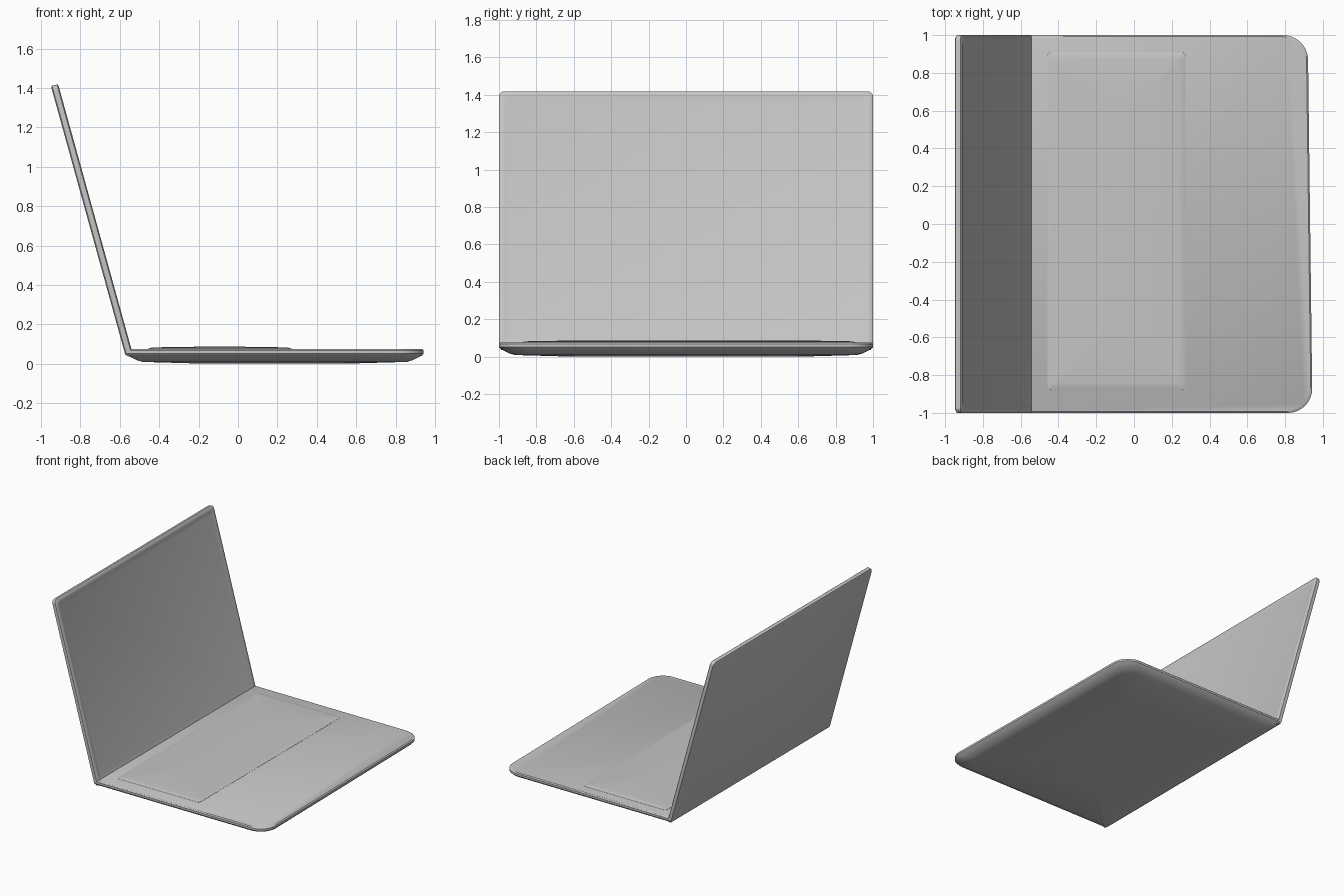
import bpy, bmesh
from math import radians, pi, sin, cos, atan2
from mathutils import Matrix, Vector

cube = bpy.data.objects.get("Cube")
if cube:
    bpy.data.objects.remove(cube, do_unlink=True)

grey = bpy.data.materials.new("light_grey")
grey.use_nodes = True
colour = (0.56, 0.56, 0.56, 1)
grey.diffuse_color = colour
grey.node_tree.nodes["Principled BSDF"].inputs["Base Color"].default_value = colour


def outline(x0, x1, y0, y1, r0, r1, inset):
    """Rounded rectangle; r0 rounds the x0 corners, r1 the x1 corners."""
    x0, x1, y0, y1 = x0 + inset, x1 - inset, y0 + inset, y1 - inset
    corners = [(x1 - r1, y1 - r1, r1, 0), (x0 + r0, y1 - r0, r0, 1),
               (x0 + r0, y0 + r0, r0, 2), (x1 - r1, y0 + r1, r1, 3)]
    steps = 8
    return [(cx + r * cos((q + i / steps) * pi / 2),
             cy + r * sin((q + i / steps) * pi / 2))
            for cx, cy, r, q in corners for i in range(steps + 1)]


def slab(name, box, radii, levels, matrix=Matrix(), skew=0):
    """Loft rounded outlines through (height, inset) levels and cap both ends."""
    bm = bmesh.new()
    rings = []
    for z, inset in levels:
        pts = outline(*box, *radii, inset)
        rings.append([bm.verts.new((x - skew * (1 + y) * (x > 0.5), y, z))
                      for x, y in pts])
    for a, b in zip(rings, rings[1:]):
        for i in range(len(a)):
            j = (i + 1) % len(a)
            bm.faces.new((a[i], a[j], b[j], b[i]))
    bm.faces.new(rings[0][::-1])
    bm.faces.new(rings[-1])
    bm.transform(matrix)
    bmesh.ops.recalc_face_normals(bm, faces=bm.faces)
    mesh = bpy.data.meshes.new(name)
    bm.to_mesh(mesh)
    bm.free()
    obj = bpy.data.objects.new(name, mesh)
    bpy.context.collection.objects.link(obj)
    finish(obj)


def finish(obj):
    obj.data.materials.append(grey)
    bpy.ops.object.select_all(action='DESELECT')
    obj.select_set(True)
    bpy.context.view_layer.objects.active = obj
    bpy.ops.object.shade_smooth_by_angle(angle=radians(35))


# Base with a chamfered, slightly bowed underside
slab("base", (-0.57, 0.945, -1, 1), (0.015, 0.13),
     [(0, 0.4), (0.009, 0.085), (0.018, 0.055), (0.042, 0.008),
      (0.052, 0), (0.068, 0), (0.075, 0.008)], skew=0.0125)

# Faintly raised keyboard deck
slab("keyboard_deck", (-0.46, 0.275, -0.88, 0.91), (0.02, 0.02),
     [(0.07, 0), (0.076, 0.002), (0.081, 0.018), (0.083, 0.04), (0.087, 0.3)])

# Lid, leaning back from the hinge, with a shallow recessed screen
hinge = Vector((-0.553, 0, 0.045))
top = Vector((-0.932, 0, 1.415))
along = (top - hinge).normalized()
across = Vector((0, 1, 0))
inward = across.cross(along)
lean = Matrix.Translation(hinge) @ Matrix((along, across, inward)).transposed().to_4x4()
slab("lid", (0, (top - hinge).length, -1, 1), (0.015, 0.03),
     [(-0.019, 0.008), (-0.013, 0), (0.013, 0), (0.019, 0.008),
      (0.019, 0.03), (0.015, 0.045)], lean)

# Hinge rod filling the joint
bpy.ops.mesh.primitive_cylinder_add(vertices=24, radius=0.021, depth=1.98,
                                    location=(-0.55, 0, 0.056),
                                    rotation=(pi / 2, 0, 0))
bpy.context.object.name = "hinge"
finish(bpy.context.object)
